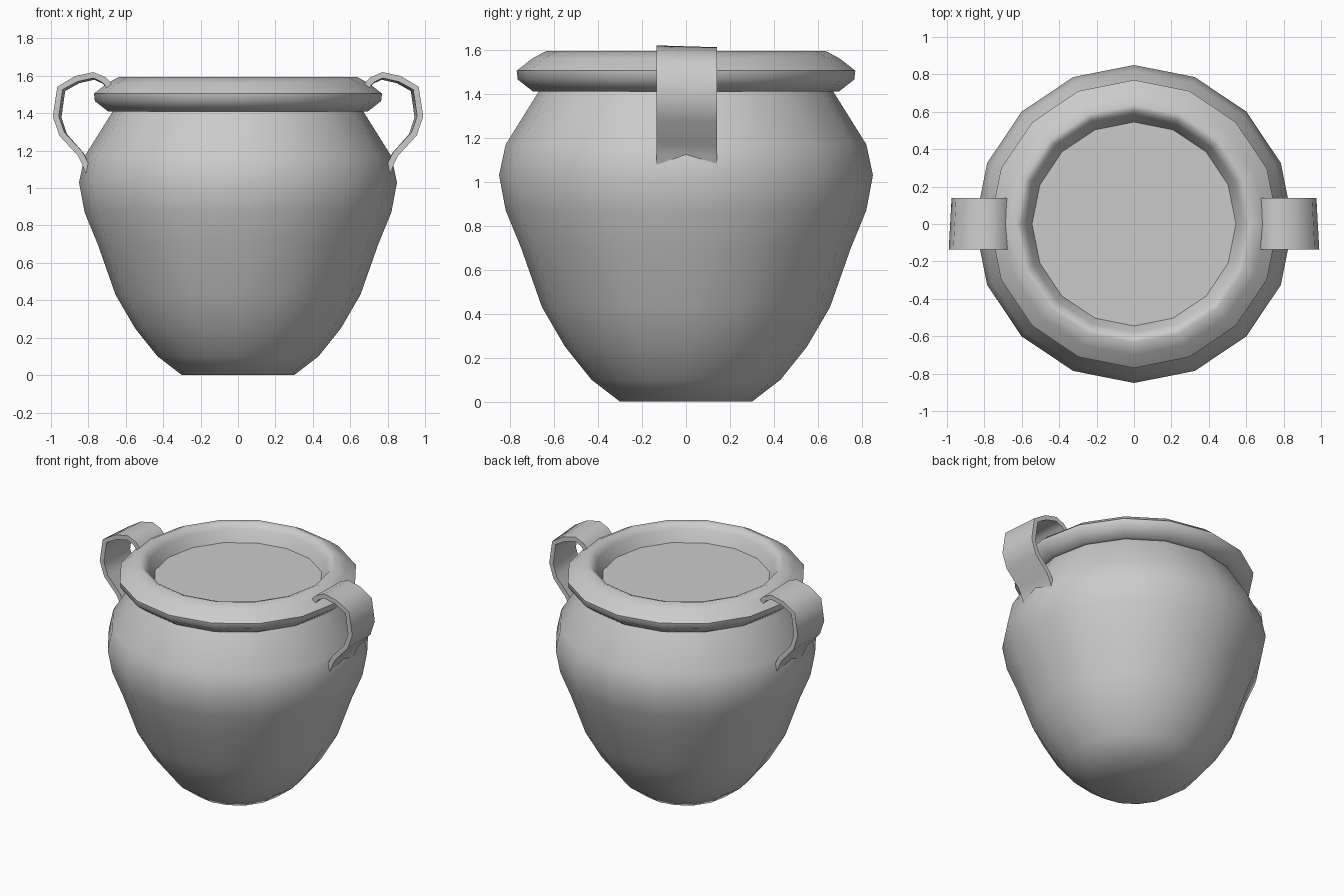
import bpy, bmesh, math
from mathutils import Vector

if "Cube" in bpy.data.objects:
    bpy.data.objects.remove(bpy.data.objects["Cube"])


def finish(name, bm, angle):
    bmesh.ops.recalc_face_normals(bm, faces=bm.faces)
    mesh = bpy.data.meshes.new(name)
    bm.to_mesh(mesh)
    bm.free()
    ob = bpy.data.objects.new(name, mesh)
    bpy.context.collection.objects.link(ob)
    bpy.ops.object.select_all(action='DESELECT')
    ob.select_set(True)
    bpy.context.view_layer.objects.active = ob
    bpy.ops.object.shade_smooth_by_angle(angle=math.radians(angle))
    return ob


def bridge(bm, a, b):
    n = len(a)
    for i in range(n):
        bm.faces.new((a[i], a[(i + 1) % n], b[(i + 1) % n], b[i]))


def skin(bm, rings):
    for a, b in zip(rings, rings[1:]):
        bridge(bm, a, b)
    bm.faces.new(rings[0])
    bm.faces.new(rings[-1])


# Pot: 16-sided turned body, rolled rim and recessed flat fill
SIDES = 16
profile = [(.30, 0), (.43, .10), (.55, .25), (.655, .43), (.75, .70),
           (.82, .87), (.85, 1.03), (.82, 1.17), (.67, 1.41),
           (.695, 1.41), (.765, 1.465), (.77, 1.505), (.70, 1.56),
           (.635, 1.595), (.605, 1.585), (.58, 1.55), (.545, 1.475)]
bm = bmesh.new()
rings = []
for r, z in profile:
    angles = [2 * math.pi * i / SIDES for i in range(SIDES)]
    rings.append([bm.verts.new((r * math.cos(a), r * math.sin(a), z)) for a in angles])
skin(bm, rings)
finish("pot", bm, 50)

# Handles: flat curved strap, slightly skewed, mirrored to the other side
path = [Vector(p) for p in [(.685, 1.54), (.715, 1.575), (.77, 1.60), (.86, 1.58),
                            (.945, 1.53), (.967, 1.38), (.935, 1.285),
                            (.84, 1.18), (.815, 1.13), (.795, 1.08)]]
HALF = .016
bm = bmesh.new()
rings = []
for i, p in enumerate(path):
    t = (path[min(i + 1, len(path) - 1)] - path[max(i - 1, 0)]).normalized()
    n = Vector((-t.y, t.x)) * HALF
    ring = []
    for side, y in ((1, -.135), (1, .14), (-1, .14), (-1, -.135)):
        q = p + n * side
        skew = -.05 * y * (q.x - .65) / .3
        ring.append(bm.verts.new((q.x + skew, y, q.y - .03 * y)))
    rings.append(ring)
skin(bm, rings)
handles = finish("handles", bm, 60)
mirror = handles.modifiers.new("Mirror", 'MIRROR')
mirror.use_axis = (True, False, False)
